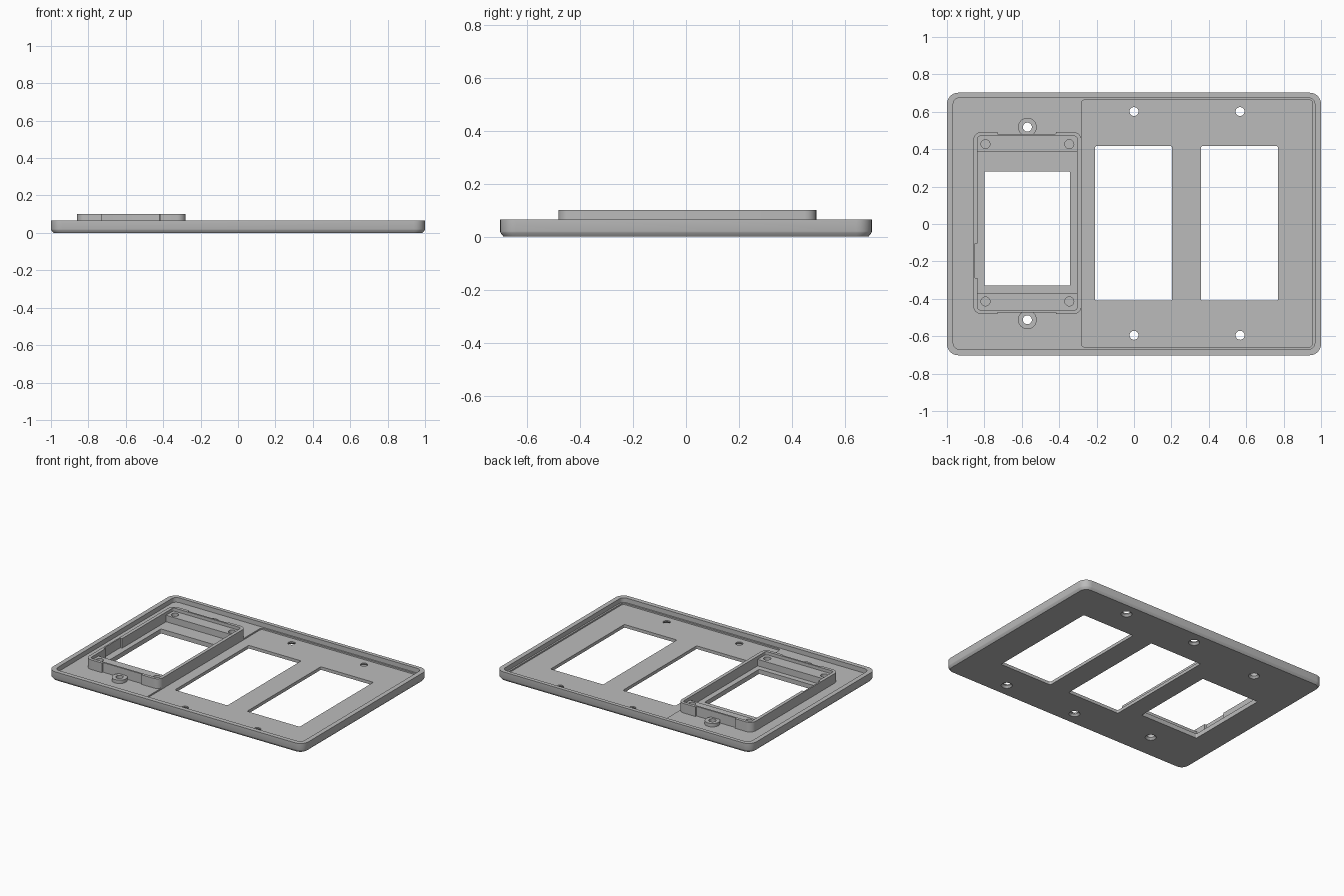
import bpy, bmesh, math

cube = bpy.data.objects.get("Cube")
if cube:
    bpy.data.objects.remove(cube, do_unlink=True)

grey = bpy.data.materials.new("plate grey")
grey.use_nodes = True
colour = (0.5, 0.5, 0.5, 1)
grey.diffuse_color = colour
grey.node_tree.nodes["Principled BSDF"].inputs["Base Color"].default_value = colour


def loft(name, rings):
    """Closed solid through matching rings of points."""
    bm = bmesh.new()
    loops = [[bm.verts.new(p) for p in ring] for ring in rings]
    n = len(loops[0])
    for low, high in zip(loops, loops[1:]):
        for i in range(n):
            j = (i + 1) % n
            bm.faces.new((low[i], low[j], high[j], high[i]))
    bm.faces.new(loops[0][::-1])
    bm.faces.new(loops[-1])
    mesh = bpy.data.meshes.new(name)
    bm.to_mesh(mesh)
    bm.free()
    mesh.materials.append(grey)
    obj = bpy.data.objects.new(name, mesh)
    bpy.context.collection.objects.link(obj)
    return obj


def outline(x0, x1, y0, y1, r, z, inset=0, steps=6):
    x0, x1, y0, y1 = x0 + inset, x1 - inset, y0 + inset, y1 - inset
    centres = ((x1 - r, y1 - r), (x0 + r, y1 - r), (x0 + r, y0 + r), (x1 - r, y0 + r))
    points = []
    for k, (cx, cy) in enumerate(centres):
        for i in range(steps + 1):
            a = (k + i / steps) * math.pi / 2
            points.append((cx + r * math.cos(a), cy + r * math.sin(a), z))
    return points


def block(name, x0, x1, y0, y1, z0, z1, r=0.002):
    return loft(name, [outline(x0, x1, y0, y1, r, z) for z in (z0, z1)])


def turned(name, x, y, profile, n=32):
    """Round part from (radius, height) pairs."""
    return loft(name, [[(x + r * math.cos(2 * math.pi * i / n),
                         y + r * math.sin(2 * math.pi * i / n), z)
                        for i in range(n)] for r, z in profile])


def cut(target, cutters):
    bpy.context.view_layer.objects.active = target
    for cutter in cutters:
        mod = target.modifiers.new("cut", "BOOLEAN")
        mod.operation = "DIFFERENCE"
        mod.solver = "EXACT"
        mod.object = cutter
        bpy.ops.object.modifier_apply(modifier=mod.name)
        bpy.data.objects.remove(cutter, do_unlink=True)


TOP, LEFT_FLOOR, RIGHT_FLOOR, FRAME_TOP = 0.065, 0.032, 0.022, 0.1
MID = 0.003           # y centre of the openings
BAY = -0.57           # x centre of the framed bay

# Wall plate with a chamfered face edge
size = (-1, 1, -0.702, 0.702)
plate = loft("wall_plate", [outline(*size, 0.05, 0, 0.013),
                            outline(*size, 0.057, 0.014, 0.002),
                            outline(*size, 0.06, 0.02),
                            outline(*size, 0.06, TOP)])

# Hollow back in two depths, and the three openings
cutters = [
    block("pocket", -0.967, 0.967, -0.67, 0.675, LEFT_FLOOR, 0.2, 0.035),
    block("deep_pocket", -0.282, 0.955, -0.658, 0.664, RIGHT_FLOOR, 0.2, 0.02),
    block("bay_window", -0.8, -0.342, -0.33, 0.28, -0.1, 0.2, 0.006),
    block("middle_window", -0.208, 0.204, -0.41, 0.416, -0.1, 0.2, 0.008),
    block("end_window", 0.358, 0.77, -0.41, 0.416, -0.1, 0.2, 0.008),
]

# Countersunk screw holes
screws = [(x, MID + s * d) for x, d in ((BAY, 0.515), (0, 0.598), (0.567, 0.598))
          for s in (-1, 1)]
for x, y in screws:
    cutters.append(turned("screw_hole", x, y,
                          [(0.042, -0.01), (0.036, 0), (0.024, 0.014), (0.024, 0.2)]))
cut(plate, cutters)

# Raised mounting frame with recessed ends and a latch notch
frame = block("mounting_frame", -0.86, -0.28, -0.482, 0.492, 0.028, FRAME_TOP, 0.045)
cut(frame, [
    block("frame_hollow", -0.836, -0.304, -0.46, 0.47, 0, 0.2, 0.015),
    block("front_recess", -0.73, -0.418, -0.6, -0.472, 0, 0.2),
    block("back_recess", -0.73, -0.418, 0.482, 0.6, 0, 0.2),
    block("latch_notch", -0.85, -0.82, -0.29, -0.103, 0, 0.2),
])

# Ledges with blind screw holes, and ringed bosses outside the frame
parts = [plate, frame]
for name, side, y0, y1, hole_y in (("front", -1, -0.465, -0.368, -0.414),
                                   ("back", 1, 0.388, 0.475, 0.427)):
    ledge = block(name + "_ledge", -0.84, -0.3, y0, y1, 0.028, 0.078)
    cut(ledge, [turned("blind_hole", BAY + s * 0.224, hole_y,
                       [(0.024, 0.045), (0.024, 0.2)]) for s in (-1, 1)])
    y = MID + side * 0.515
    boss = turned(name + "_boss", BAY, y, [(0.05, 0.028), (0.05, 0.056)])
    cut(boss, [turned("boss_hole", BAY, y, [(0.024, -0.1), (0.024, 0.2)])])
    parts += [ledge, boss]

bpy.ops.object.select_all(action="DESELECT")
for part in parts:
    part.select_set(True)
bpy.context.view_layer.objects.active = plate
bpy.ops.object.shade_smooth_by_angle(angle=math.radians(30))
